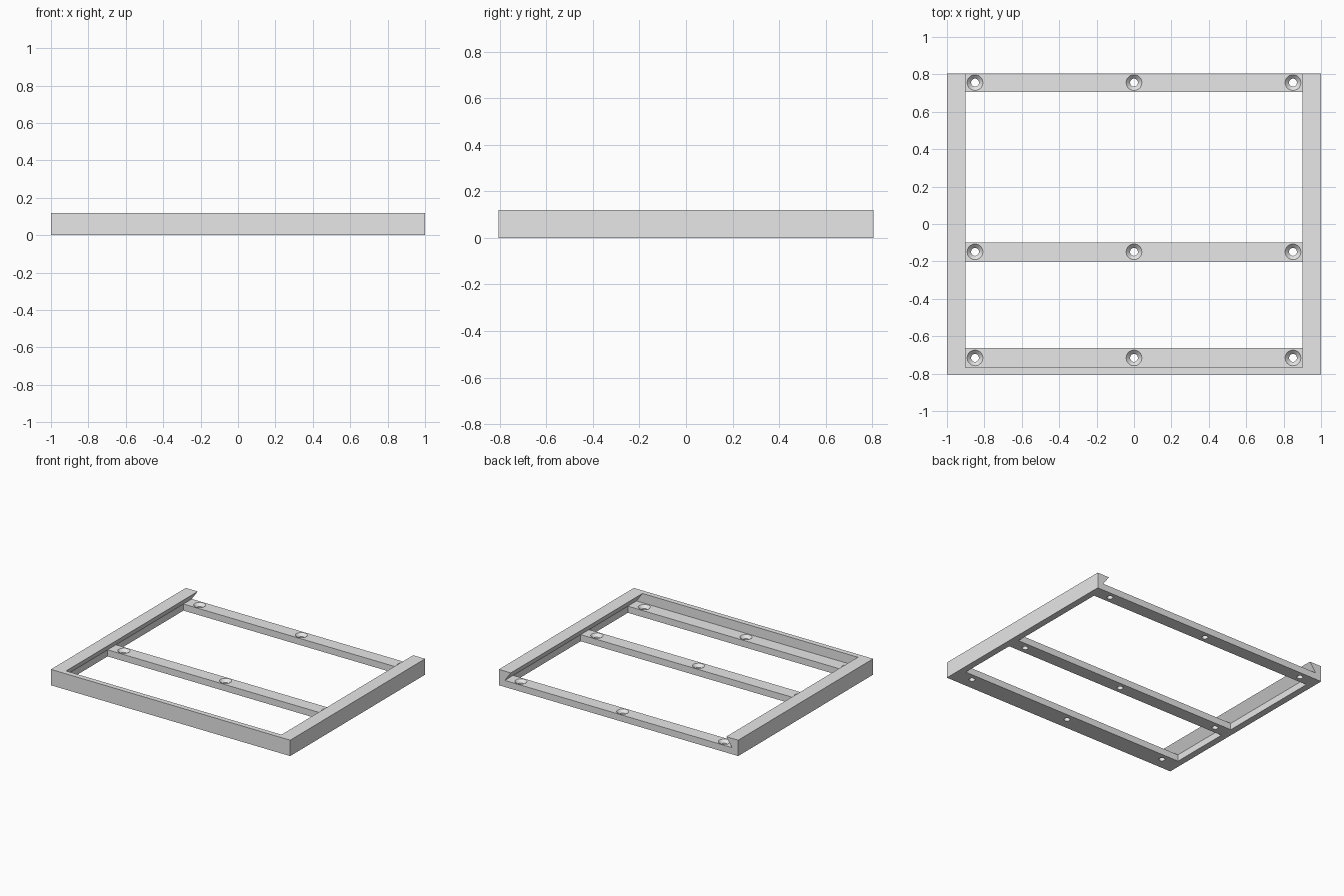
import bpy, bmesh, math
from mathutils import Matrix, Vector

if "Cube" in bpy.data.objects:
    bpy.data.objects.remove(bpy.data.objects["Cube"], do_unlink=True)

grey = bpy.data.materials.new("light_grey")
grey.use_nodes = True
colour = (0.8, 0.8, 0.8, 1)
grey.diffuse_color = colour
grey.node_tree.nodes["Principled BSDF"].inputs["Base Color"].default_value = colour

HALF_X, HALF_Y, HEIGHT = 1.0, 0.805, 0.12
FLOOR = 0.05      # top of the cross bars
INNER = 0.95      # inner wall of the side rails below the lip
LIP = 0.90        # lip edge of the side rails at the top
FRONT_WALL = -0.766


def make_object(name, bm):
    bmesh.ops.recalc_face_normals(bm, faces=bm.faces)
    mesh = bpy.data.meshes.new(name)
    bm.to_mesh(mesh)
    bm.free()
    mesh.materials.append(grey)
    obj = bpy.data.objects.new(name, mesh)
    bpy.context.collection.objects.link(obj)
    return obj


def prism(name, profile, y0, y1):
    """Extrude an x-z profile along y."""
    bm = bmesh.new()
    face = bm.faces.new([bm.verts.new((x, y0, z)) for x, z in profile])
    ext = bmesh.ops.extrude_face_region(bm, geom=[face])["geom"]
    verts = [v for v in ext if isinstance(v, bmesh.types.BMVert)]
    bmesh.ops.translate(bm, vec=(0, y1 - y0, 0), verts=verts)
    return make_object(name, bm)


def mirrored(points):
    """Complete a right-hand half profile with its left half."""
    return points + [(-x, z) for x, z in reversed(points)]


def lathe(name, profile, x, y, sides=32):
    """Closed turned solid about a vertical axis."""
    bm = bmesh.new()
    rings = []
    for r, z in profile:
        ring = [bm.verts.new((x + r * math.cos(math.tau * i / sides),
                              y + r * math.sin(math.tau * i / sides), z))
                for i in range(sides)]
        rings.append(ring)
    for low, high in zip(rings, rings[1:]):
        for i in range(sides):
            j = (i + 1) % sides
            bm.faces.new((low[i], low[j], high[j], high[i]))
    bm.faces.new(rings[0])
    bm.faces.new(rings[-1])
    return make_object(name, bm)


def cut(target, cutter):
    cutter.hide_render = True
    mod = target.modifiers.new("cut", "BOOLEAN")
    mod.operation = "DIFFERENCE"
    mod.solver = "EXACT"
    mod.object = cutter
    bpy.context.view_layer.objects.active = target
    bpy.ops.object.modifier_apply(modifier=mod.name)
    bpy.data.objects.remove(cutter, do_unlink=True)


# Solid tray blank
frame = prism("sliding_frame", mirrored([(HALF_X, 0), (HALF_X, HEIGHT)]), -HALF_Y, HALF_Y)

# Dovetail channel, open at the back
slope = (INNER - LIP) / (HEIGHT - FLOOR)
over = HEIGHT + 0.03
channel = mirrored([(INNER, FLOOR), (INNER - slope * (over - FLOOR), over)])
cut(frame, prism("channel_cutter", channel, FRONT_WALL, HALF_Y + 0.1))

# Two openings between the three cross bars
opening = mirrored([(INNER, -0.1), (INNER, FLOOR), (LIP - 0.02, FLOOR + 0.04)])
for y0, y1 in ((-0.663, -0.2), (-0.1, 0.706)):
    cut(frame, prism("opening_cutter", opening, y0, y1))

# Countersunk screw holes
screw = [(0.021, -0.1), (0.021, FLOOR - 0.021), (0.042, FLOOR), (0.045, FLOOR + 0.003)]
for y in (-0.716, -0.149, 0.756):
    for x in (-0.85, 0, 0.85):
        cut(frame, lathe("screw_hole_cutter", screw, x, y))

# Smooth the hole walls, keep the edges crisp
for obj in bpy.context.selected_objects:
    obj.select_set(False)
frame.select_set(True)
bpy.context.view_layer.objects.active = frame
bpy.ops.object.shade_smooth_by_angle(angle=math.radians(25))
